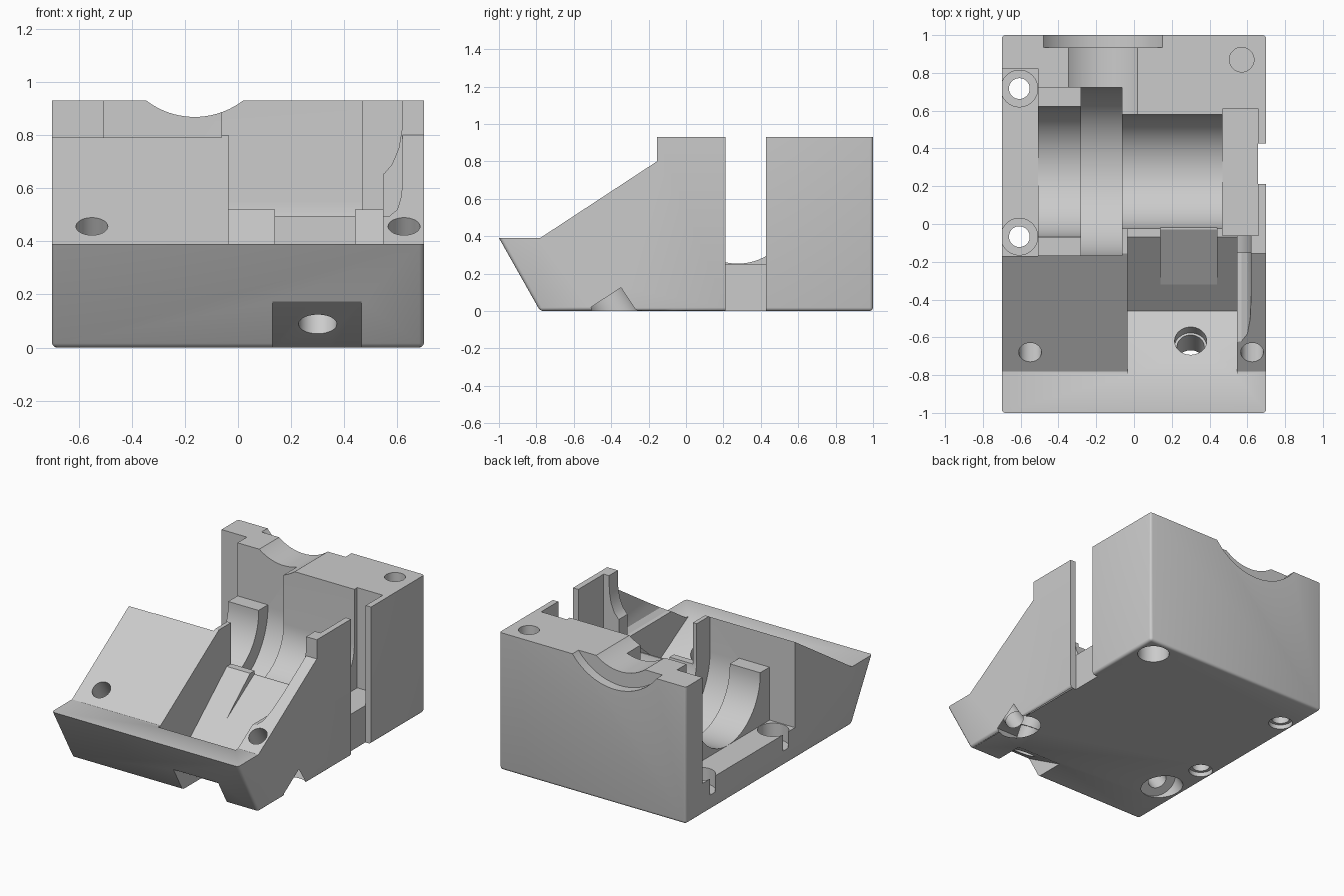
import bpy, bmesh, math
from mathutils import Matrix, Vector

cube = bpy.data.objects.get("Cube")
if cube:
    bpy.data.objects.remove(cube, do_unlink=True)

grey = bpy.data.materials.new("plain_grey")
grey.use_nodes = True
colour = (0.6, 0.6, 0.6, 1)
grey.diffuse_color = colour
grey.node_tree.nodes["Principled BSDF"].inputs["Base Color"].default_value = colour


def finish(name, bm):
    bmesh.ops.recalc_face_normals(bm, faces=bm.faces)
    mesh = bpy.data.meshes.new(name)
    bm.to_mesh(mesh)
    bm.free()
    obj = bpy.data.objects.new(name, mesh)
    bpy.context.collection.objects.link(obj)
    mesh.materials.append(grey)
    return obj


def extrude(points, offset):
    bm = bmesh.new()
    face = bm.faces.new([bm.verts.new(p) for p in points])
    new = bmesh.ops.extrude_face_region(bm, geom=[face])["geom"]
    moved = [v for v in new if isinstance(v, bmesh.types.BMVert)]
    bmesh.ops.translate(bm, verts=moved, vec=offset)
    return bm


def along_x(profile, x0, x1):
    return extrude([(x0, y, z) for y, z in profile], (x1 - x0, 0, 0))


def along_y(profile, y0, y1):
    return extrude([(x, y0, z) for x, z in profile], (0, y1 - y0, 0))


def box(x0, x1, y0, y1, z0, z1=1.3):
    return along_x([(y0, z0), (y1, z0), (y1, z1), (y0, z1)], x0, x1)


def rod(centre, radius, low, high, tilt=0):
    """Cylinder spanning low..high along an axis tilted about x."""
    bm = bmesh.new()
    bmesh.ops.create_cone(bm, cap_ends=True, segments=40, radius1=radius,
                          radius2=radius, depth=high - low)
    turn = Matrix.Rotation(tilt, 4, "X")
    shift = Matrix.Translation((0, 0, (low + high) / 2))
    bm.transform(Matrix.Translation(Vector(centre)) @ turn @ shift)
    return bm


def channel(x0, x1, radius, y=0.277, z=0.555):
    """Round-bottomed channel, open at the top."""
    n = 40
    arc = [(y - radius * math.cos(math.pi * i / n),
            z - radius * math.sin(math.pi * i / n)) for i in range(n + 1)]
    return along_x(arc + [(y + radius, 1.3), (y - radius, 1.3)], x0, x1)


# Solid wedge body with softened bottom and upright corners
side = [(-0.78, 0), (1, 0), (1, 0.93), (-0.155, 0.93),
        (-0.155, 0.80), (-0.78, 0.39), (-1, 0.39)]
bm = along_x(side, -0.7, 0.7)
soft = []
for e in bm.edges:
    a, b = e.verts[0].co, e.verts[1].co
    bottom = a.z < 0.01 and b.z < 0.01
    back_upright = a.y > 0.99 and b.y > 0.99 and abs(a.z - b.z) > 0.1
    front_rake = min(a.y, b.y) < -0.99 and min(a.z, b.z) < 0.01
    if bottom or back_upright or front_rake:
        soft.append(e)
bmesh.ops.bevel(bm, geom=soft, offset=0.018, segments=3, profile=0.5, affect="EDGES")
body = finish("mount_body", bm)

cuts = []
# Round cradle: wide groove, narrower groove, saddle and clearance above it
cuts += [channel(-0.281, -0.063, 0.445), channel(-0.07, 0.48, 0.302),
         channel(-0.52, -0.27, 0.345), box(-0.515, -0.275, -0.168, 0.722, 0.57)]
# Open side ledge and end pocket
cuts += [box(-0.8, -0.509, -0.17, 0.823, 0.21),
         box(0.468, 0.66, -0.06, 0.61, 0.25)]
# Side slot and trimmed thin wall
cuts += [box(0.657, 0.8, 0.212, 0.427, -0.1),
         box(-0.08, -0.035, -0.172, -0.01, 0.8)]
# V-shaped trough in the sloping front and the shallow duct in it
trough = [(-0.81, 0.392), (-0.46, 0.19), (-0.07, 0.52), (0.01, 0.52),
          (0.01, 1.3), (-0.81, 1.3)]
duct = [(-0.32, 0.308), (-0.03, 0.495), (0.02, 0.495), (0.02, 0.7), (-0.32, 0.7)]
cuts += [along_x(trough, -0.035, 0.546), along_x(duct, 0.14, 0.44)]
# Scoop beside the trough and curved relief in the post behind it
scoop = [(0.53, 0.49), (0.57, 0.495), (0.6, 0.52), (0.615, 0.57),
         (0.62, 0.65), (0.62, 1.3), (0.53, 1.3)]
relief = [(0.53, 0.645), (0.55, 0.655), (0.58, 0.69), (0.605, 0.75),
          (0.617, 0.82), (0.62, 0.9), (0.62, 1.3), (0.53, 1.3)]
cuts += [along_y(scoop, -0.64, -0.154), along_y(relief, -0.17, -0.05)]
# Stepped round opening through the top of the back wall
cuts += [extrude([(-0.163 + r * math.cos(math.tau * i / 96), y0,
                   1.168 + r * math.sin(math.tau * i / 96)) for i in range(96)],
                 (0, 1.1 - y0, 0)) for r, y0 in ((0.3, 0.5), (0.395, 0.935))]
# Ledge bolt holes
for y in (0.717, -0.067):
    cuts += [rod((-0.607, y, 0), 0.055, -0.1, 0.4),
             rod((-0.607, y, 0), 0.097, 0.1, 0.4),
             rod((-0.607, y, 0), 0.075, -0.1, 0.03)]
# Corner bolt hole with a pocket underneath
cuts += [rod((0.57, 0.87, 0), 0.065, 0.2, 1.1),
         rod((0.57, 0.87, 0), 0.1, -0.1, 0.15)]
# Slanted bolt holes, square to the slope, with head recesses below
slope = math.atan2(0.41, 0.625)
for x in (-0.55, 0.625):
    cuts += [rod((x, -0.68, 0.457), 0.06, -0.9, 0.2, slope),
             rod((x, -0.68, 0.457), 0.122, -0.9, -0.46, slope)]
# Sensor hole and the notch under the front
notch = [(-1.1, 0.301), (-0.578, 0), (-0.4, -0.1), (-1.1, -0.1)]
cuts += [rod((0.3, -0.62, 0.28), 0.085, -0.06, 0.2, -math.pi / 6),
         rod((0.3, -0.62, 0.28), 0.072, -0.5, 0.1, -math.pi / 6),
         along_x(notch, 0.13, 0.465)]

bpy.context.view_layer.objects.active = body
for cut in cuts:
    cutter = finish("cutter", cut)
    cutter.hide_render = True
    mod = body.modifiers.new("cut", "BOOLEAN")
    mod.operation = "DIFFERENCE"
    mod.solver = "EXACT"
    mod.object = cutter
    bpy.ops.object.modifier_apply(modifier=mod.name)
    bpy.data.objects.remove(cutter, do_unlink=True)

for obj in bpy.context.selected_objects:
    obj.select_set(False)
body.select_set(True)
bpy.ops.object.shade_smooth_by_angle(angle=math.radians(30))
